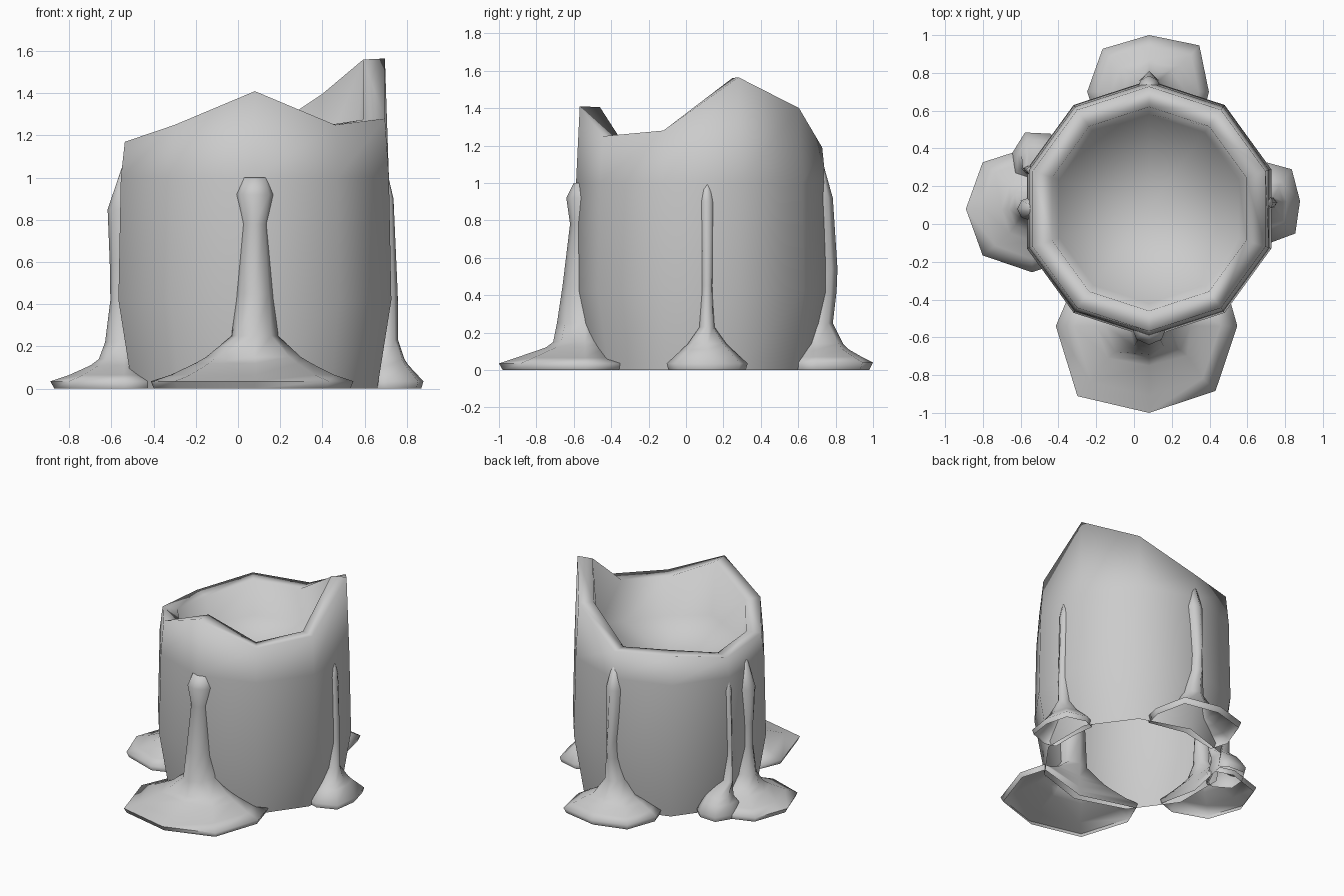
import bpy, bmesh, math, random

if "Cube" in bpy.data.objects:
    bpy.data.objects.remove(bpy.data.objects["Cube"])

random.seed(4)
CX, CY = 0.08, 0.08          # candle axis
SIDES = 10
# rim heights, starting at 18 degrees and going round in 36 degree steps
RIM = [1.565, 1.40, 1.19, 1.21, 1.14, 1.17, 1.25, 1.41, 1.25, 1.28]


def bridge(bm, rings):
    for a, b in zip(rings, rings[1:]):
        n = len(a)
        for i in range(n):
            j = (i + 1) % n
            bm.faces.new((a[i], a[j], b[j], b[i]))


def finish(bm, name, angle):
    bmesh.ops.recalc_face_normals(bm, faces=bm.faces)
    me = bpy.data.meshes.new(name)
    bm.to_mesh(me)
    bm.free()
    ob = bpy.data.objects.new(name, me)
    bpy.context.collection.objects.link(ob)
    bpy.ops.object.select_all(action='DESELECT')
    ob.select_set(True)
    bpy.context.view_layer.objects.active = ob
    bpy.ops.object.shade_smooth_by_angle(angle=math.radians(angle))
    return ob


# Candle body: outer wall, uneven melted rim, inner bowl; open underneath
def candle_body():
    bm = bmesh.new()

    def ring(r, height):
        out = []
        for i in range(SIDES):
            a = math.radians(18 + 36 * i)
            out.append(bm.verts.new((CX + r * math.cos(a), CY + r * math.sin(a), height(i))))
        return out

    rings = [ring(0.61, lambda i: 0.0),
             ring(0.68, lambda i: 0.42),
             ring(0.668, lambda i: 1.0),
             ring(0.648, lambda i: RIM[i]),
             ring(0.54, lambda i: RIM[i] - 0.005),
             ring(0.50, lambda i: 0.96 + 0.3 * (RIM[i] - 1.2))]
    bridge(bm, rings)
    # bowl floor fans into its centre
    centre = bm.verts.new((CX, CY, 0.88))
    for i in range(SIDES):
        bm.faces.new((rings[-1][i], rings[-1][(i + 1) % SIDES], centre))
    finish(bm, "candle_body", 180)


# Wax drip: lofted column against the wall, spreading into a puddle
def drip(name, angle, rings, shift=0.0, wall=0.62):
    bm = bmesh.new()
    a = math.radians(angle)
    ux, uy = math.cos(a), math.sin(a)
    jit = [random.uniform(0.95, 1.06) for _ in range(8)]
    jit[0] = 1.0
    loops = []
    for z, w, out in rings:
        puddle = z < 0.2
        loop = []
        for k in range(8):
            t = math.tau * k / 8
            s = jit[k] * (1.1 if k % 2 else 1.0) if puddle else 1.0
            u = math.cos(t) * s * (out if math.cos(t) > 0 else 0.07)
            v = math.sin(t) * s * w + (shift if puddle else 0.0)
            # puddle wraps back around the round wall
            if puddle and k in (3, 5):
                u = -0.4 * w
                v = (0.88 if k == 3 else -0.88) * w + shift
            r = wall + u
            loop.append(bm.verts.new((CX + r * ux - v * uy, CY + r * uy + v * ux, z)))
        loops.append(loop)
    bridge(bm, loops)
    bm.faces.new(loops[-1])
    finish(bm, name, 95)


candle_body()

# each ring: height, half width, reach out from the wall
drip("front_drip", 270, [
    (0.0, 0.455, 0.44), (0.035, 0.47, 0.46), (0.065, 0.38, 0.37), (0.12, 0.27, 0.21),
    (0.15, 0.22, 0.17), (0.25, 0.11, 0.15), (0.45, 0.095, 0.12), (0.78, 0.066, 0.08),
    (0.92, 0.095, 0.10), (1.0, 0.065, 0.06)])
drip("back_drip", 90, [
    (0.0, 0.31, 0.28), (0.04, 0.325, 0.30), (0.07, 0.27, 0.24), (0.11, 0.20, 0.17),
    (0.14, 0.14, 0.14), (0.25, 0.075, 0.085), (0.42, 0.05, 0.105), (0.54, 0.04, 0.11),
    (0.92, 0.065, 0.085), (1.08, 0.025, 0.04)])
drip("right_drip", 3, [
    (0.0, 0.20, 0.17), (0.035, 0.21, 0.18), (0.11, 0.13, 0.11), (0.14, 0.10, 0.09),
    (0.23, 0.04, 0.06), (0.45, 0.033, 0.058), (0.90, 0.038, 0.038), (1.02, 0.015, 0.01)])
drip("left_drip", 180, [
    (0.0, 0.32, 0.33), (0.035, 0.33, 0.35), (0.065, 0.26, 0.26), (0.11, 0.17, 0.16),
    (0.14, 0.12, 0.12), (0.22, 0.065, 0.09), (0.42, 0.045, 0.065), (0.60, 0.04, 0.068),
    (0.85, 0.065, 0.078), (1.05, 0.025, 0.01)])
drip("small_left_drip", 162, [
    (0.0, 0.14, 0.15), (0.035, 0.15, 0.16), (0.10, 0.11, 0.13), (0.14, 0.08, 0.11),
    (0.23, 0.03, 0.085), (0.50, 0.025, 0.08), (0.90, 0.03, 0.065), (1.03, 0.012, 0.03)],
    shift=-0.06)
